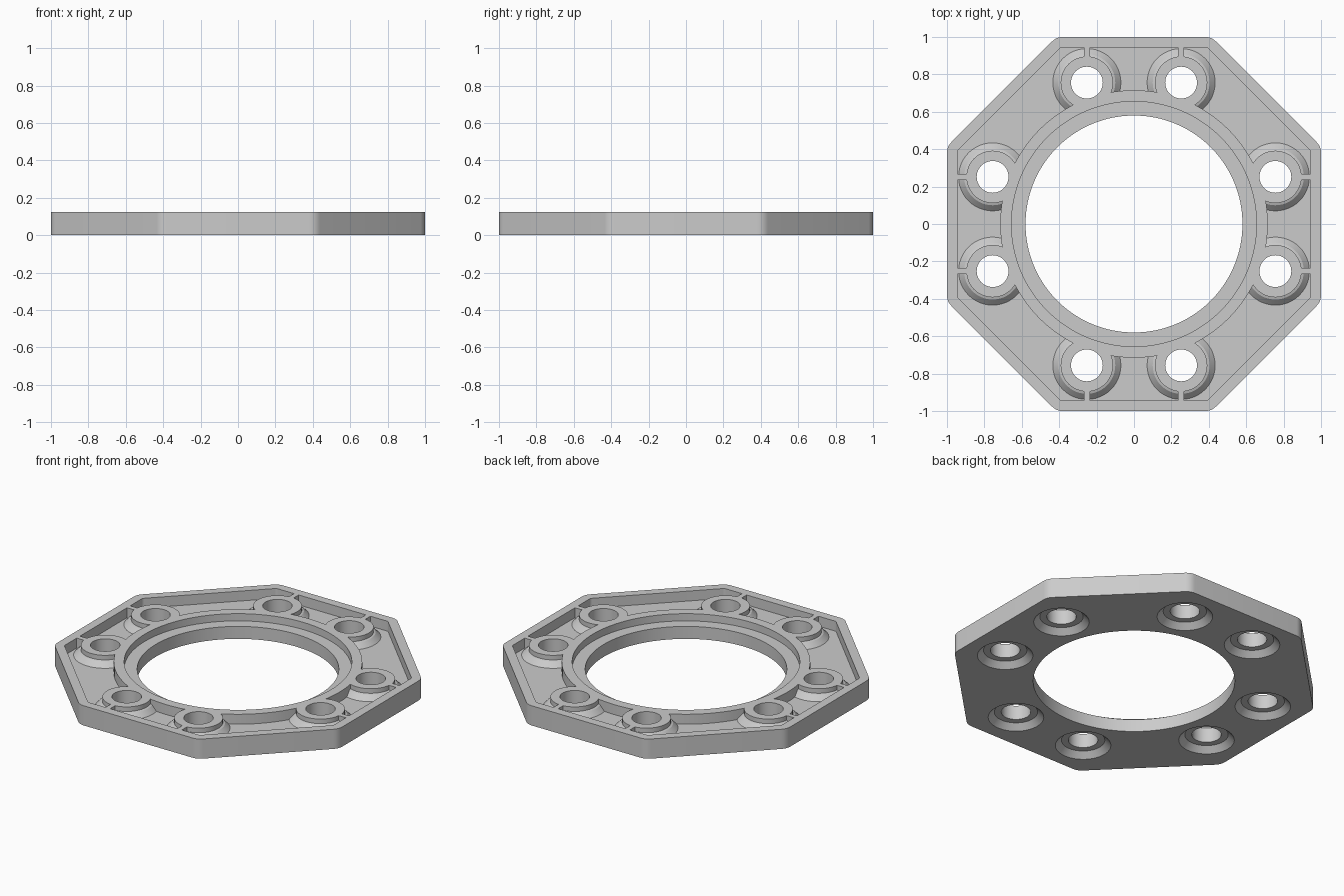
import bpy, bmesh, math

if "Cube" in bpy.data.objects:
    bpy.data.objects.remove(bpy.data.objects["Cube"])

TOP, FLOOR = 0.125, 0.062
# Eight bolt positions: (x, y, outward direction of the rib)
BOLTS = []
for a in (0.252, -0.252):
    for b in (0.756, -0.756):
        s = 1 if b > 0 else -1
        BOLTS += [(a, b, (0, s)), (b, a, (s, 0))]


def finish(bm, name):
    bmesh.ops.recalc_face_normals(bm, faces=bm.faces)
    mesh = bpy.data.meshes.new(name)
    bm.to_mesh(mesh)
    bm.free()
    ob = bpy.data.objects.new(name, mesh)
    bpy.context.collection.objects.link(ob)
    return ob


def add_lathe(bm, profile, x=0, y=0, n=48):
    rings = []
    for r, z in profile:
        rings.append([bm.verts.new((x + r * math.cos(2 * math.pi * i / n),
                                    y + r * math.sin(2 * math.pi * i / n), z)) for i in range(n)])
    for lo, hi in zip(rings, rings[1:]):
        for i in range(n):
            j = (i + 1) % n
            bm.faces.new((lo[i], lo[j], hi[j], hi[i]))
    bm.faces.new(rings[0][::-1])
    bm.faces.new(rings[-1])


def lathe(name, profile, spots=((0, 0, None),), n=48):
    bm = bmesh.new()
    for x, y, _ in spots:
        add_lathe(bm, profile, x, y, n)
    return finish(bm, name)


def octagon(name, apothem, fillet, z0, z1, steps=6):
    # Regular octagon prism with rounded corners
    bm = bmesh.new()
    pts = []
    reach = (apothem - fillet) / math.cos(math.pi / 8)
    for k in range(8):
        c = math.pi / 8 + k * math.pi / 4
        for i in range(steps + 1):
            t = c + (i / steps - 0.5) * math.pi / 4
            pts.append((reach * math.cos(c) + fillet * math.cos(t),
                        reach * math.sin(c) + fillet * math.sin(t)))
    lo = [bm.verts.new((x, y, z0)) for x, y in pts]
    hi = [bm.verts.new((x, y, z1)) for x, y in pts]
    bm.faces.new(lo[::-1])
    bm.faces.new(hi)
    for i in range(len(pts)):
        j = (i + 1) % len(pts)
        bm.faces.new((lo[i], lo[j], hi[j], hi[i]))
    return finish(bm, name)


def ribs(name, width):
    # Short webs from each boss out to the rim
    bm = bmesh.new()
    for x, y, (dx, dy) in BOLTS:
        made = bmesh.ops.create_cube(bm, size=1)["verts"]
        sx, sy = (0.16, width) if dx else (width, 0.16)
        bmesh.ops.scale(bm, vec=(sx, sy, 0.4), verts=made)
        bmesh.ops.translate(bm, vec=(x + dx * 0.18, y + dy * 0.18, 0.1), verts=made)
    return finish(bm, name)


def cut(target, tool):
    mod = target.modifiers.new("cut", 'BOOLEAN')
    mod.operation, mod.solver, mod.object = 'DIFFERENCE', 'EXACT', tool
    bpy.context.view_layer.objects.active = target
    bpy.ops.object.modifier_apply(modifier=mod.name)
    bpy.data.objects.remove(tool)


# Pocket shape: inset octagon leaving the inner ring, bosses and ribs standing
pocket = octagon("pocket", 0.945, 0.025, FLOOR, 0.2)
cut(pocket, lathe("ring_keep", [(0.715, -0.1), (0.715, 0.3)], n=128))
cut(pocket, lathe("boss_keep", [(0.192, FLOOR - 0.01), (0.152, FLOOR + 0.03),
                                (0.14, FLOOR + 0.034), (0.14, 0.3)], BOLTS))
cut(pocket, ribs("rib_keep", 0.032))

# Plate body
plate = octagon("octagonal_flange_plate", 1.0, 0.08, 0, TOP)
cut(plate, pocket)

# Central bore with a stepped seat
cut(plate, lathe("bore", [(0.58, -0.1), (0.58, 0.079), (0.655, 0.079), (0.655, 0.3)], n=128))

# Bolt holes with conical recesses underneath
cut(plate, lathe("bolt_hole", [(0.19, -0.03), (0.125, 0.035),
                               (0.085, 0.035), (0.085, 0.3)], BOLTS))

bpy.ops.object.select_all(action='DESELECT')
plate.select_set(True)
bpy.context.view_layer.objects.active = plate
bpy.ops.object.shade_smooth_by_angle(angle=math.radians(25))
